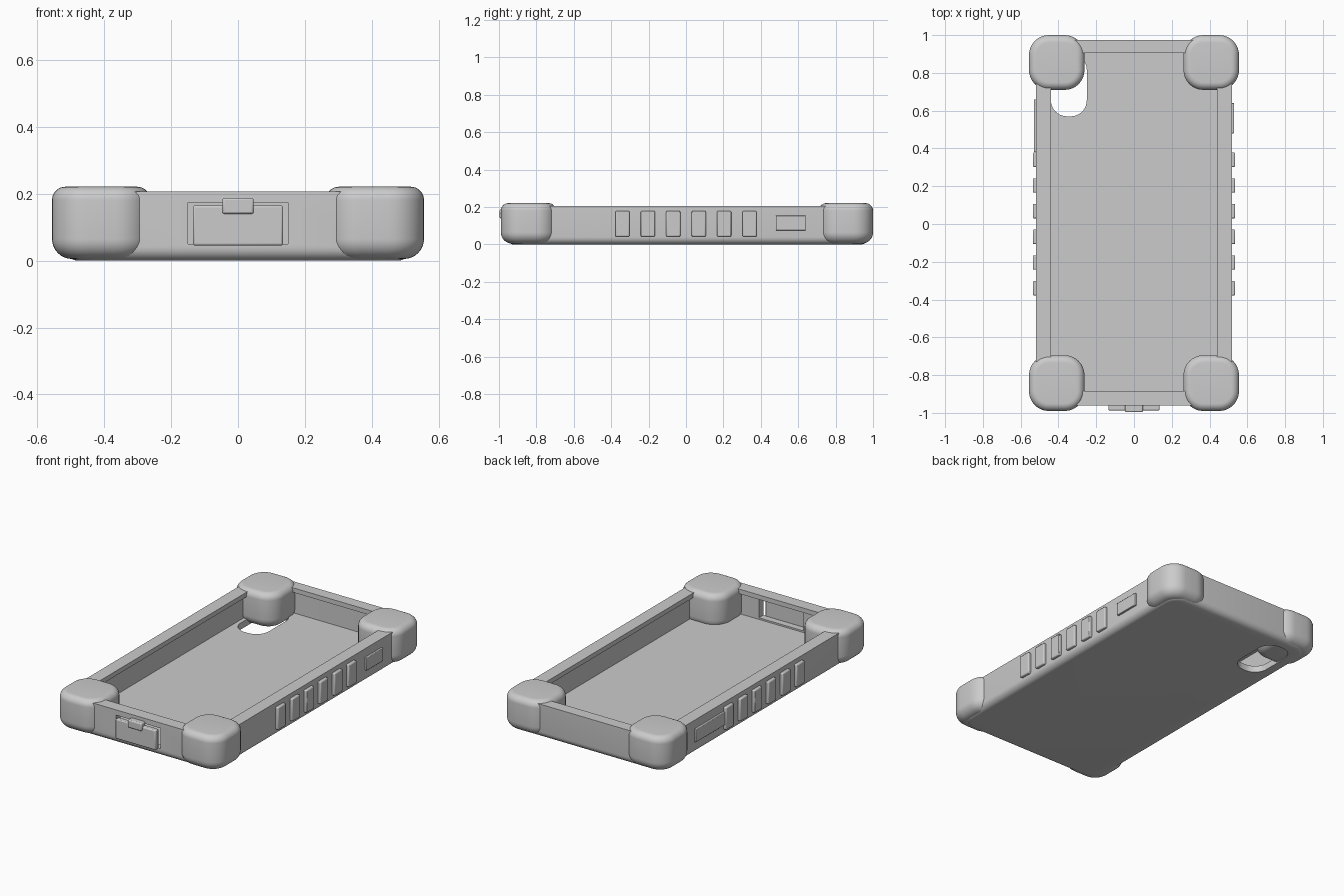
import bpy, bmesh, math

if "Cube" in bpy.data.objects:
    bpy.data.objects.remove(bpy.data.objects["Cube"])


def rounded_box(name, x, y, z, corner=0.0, top=0.0, bottom=0.0, segs=6):
    """Box from (min, max) ranges, rounded in plan, then along top and bottom rims."""
    bm = bmesh.new()
    bmesh.ops.create_cube(bm, size=1)
    for v in bm.verts:
        v.co = [r[0] + (c + 0.5) * (r[1] - r[0]) for c, r in zip(v.co, (x, y, z))]
    if corner:
        edges = [e for e in bm.edges if abs(e.verts[0].co.z - e.verts[1].co.z) > 1e-4]
        bmesh.ops.bevel(bm, geom=edges, offset=corner, segments=segs,
                        profile=0.5, affect='EDGES')
    for level, radius in ((z[1], top), (z[0], bottom)):
        if radius:
            edges = [e for e in bm.edges if all(abs(v.co.z - level) < 1e-5 for v in e.verts)]
            bmesh.ops.bevel(bm, geom=edges, offset=radius, segments=segs,
                            profile=0.5, affect='EDGES')
    bmesh.ops.recalc_face_normals(bm, faces=bm.faces)
    mesh = bpy.data.meshes.new(name)
    bm.to_mesh(mesh)
    bm.free()
    obj = bpy.data.objects.new(name, mesh)
    bpy.context.collection.objects.link(obj)
    return obj


def activate(obj):
    bpy.ops.object.select_all(action='DESELECT')
    obj.select_set(True)
    bpy.context.view_layer.objects.active = obj


def cut(obj, cutter):
    mod = obj.modifiers.new("cut", 'BOOLEAN')
    mod.operation, mod.solver, mod.object = 'DIFFERENCE', 'EXACT', cutter
    activate(obj)
    bpy.ops.object.modifier_apply(modifier=mod.name)
    bpy.data.objects.remove(cutter)


def smooth(obj, angle=35):
    activate(obj)
    bpy.ops.object.shade_smooth_by_angle(angle=math.radians(angle))


def pad(name, x, y, z, bevel=0.006):
    """Small raised block with softened edges."""
    obj = rounded_box(name, x, y, z)
    mod = obj.modifiers.new("soft_edges", 'BEVEL')
    mod.width, mod.segments = bevel, 2
    smooth(obj)
    return obj


# Tray: outer shell, cavity under an overhanging lip, camera and port openings
shell = rounded_box("case_shell", (-0.518, 0.518), (-0.96, 0.975), (0, 0.206),
                    corner=0.1, bottom=0.04)
cut(shell, rounded_box("cavity_cutter", (-0.465, 0.465), (-0.915, 0.93), (0.04, 0.178), corner=0.06))
cut(shell, rounded_box("lip_cutter", (-0.44, 0.44), (-0.885, 0.905), (0.1, 0.3), corner=0.04))
cut(shell, rounded_box("camera_cutter", (-0.44, -0.25), (0.57, 0.90), (-0.1, 0.1), corner=0.085, segs=10))
cut(shell, rounded_box("port_cutter", (-0.15, 0.15), (-1.1, -0.8), (0.05, 0.174)))
smooth(shell)

# Four corner bumpers
for side, xs in (("left", (-0.556, -0.262)), ("right", (0.262, 0.556))):
    for end, ys in (("front", (-0.99, -0.695)), ("back", (0.71, 1.0))):
        bumper = rounded_box(f"bumper_{end}_{side}", xs, ys, (0.005, 0.221),
                             corner=0.105, top=0.04, bottom=0.06, segs=8)
        smooth(bumper, 40)

# Grip ribs along both sides
for side, s in (("left", -1), ("right", 1)):
    xs = sorted((s * 0.505, s * 0.536))
    for i in range(6):
        y = -0.34 + i * 0.136
        pad(f"grip_rib_{side}_{i + 1}", xs, (y - 0.038, y + 0.038), (0.042, 0.179))

# Side buttons
pad("power_button", (0.505, 0.53), (0.48, 0.64), (0.075, 0.154), 0.003)
pad("volume_button", (-0.53, -0.505), (0.38, 0.66), (0.075, 0.154), 0.003)

# Port cover with pull tab
pad("port_cover", (-0.135, 0.135), (-0.987, -0.955), (0.045, 0.165))
pad("port_cover_tab", (-0.047, 0.047), (-0.996, -0.955), (0.14, 0.187))
